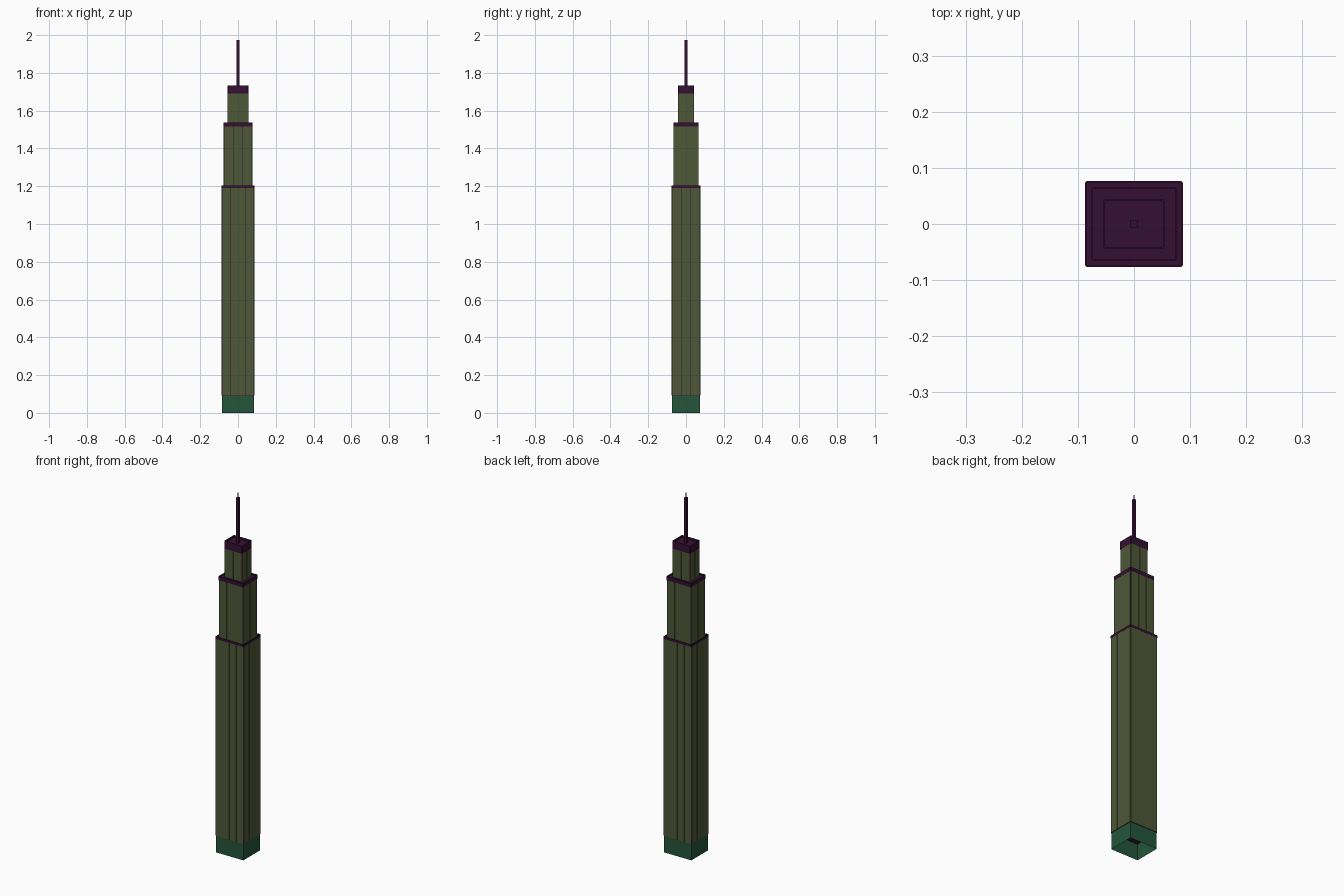
import bpy, bmesh

if "Cube" in bpy.data.objects:
    bpy.data.objects.remove(bpy.data.objects["Cube"])


def material(name, rgb):
    m = bpy.data.materials.new(name)
    m.diffuse_color = (*rgb, 1)
    m.use_nodes = True
    m.node_tree.nodes["Principled BSDF"].inputs["Base Color"].default_value = m.diffuse_color
    return m


PURPLE = material("dark_purple", (0.036, 0.005, 0.034))
OLIVE = material("olive", (0.075, 0.098, 0.039))
GREEN = material("green", (0.017, 0.09, 0.043))


def finish(name, bm, mat):
    bmesh.ops.recalc_face_normals(bm, faces=bm.faces)
    me = bpy.data.meshes.new(name)
    bm.to_mesh(me)
    bm.free()
    me.materials.append(mat)
    ob = bpy.data.objects.new(name, me)
    bpy.context.collection.objects.link(ob)
    return ob


def add_box(bm, x0, x1, y0, y1, z0, z1):
    verts = bmesh.ops.create_cube(bm, size=1)["verts"]
    for v in verts:
        v.co.x = x1 if v.co.x > 0 else x0
        v.co.y = y1 if v.co.y > 0 else y0
        v.co.z = z1 if v.co.z > 0 else z0
    return verts


def box(name, hx, hy, z0, z1, mat):
    bm = bmesh.new()
    add_box(bm, -hx, hx, -hy, hy, z0, z1)
    return finish(name, bm, mat)


def panels(name, hx, hy, z0, z1, nx, ny, depth=0.003, gap=0.002):
    """Thin facade strips on all four sides of a core."""
    bm = bmesh.new()
    for s in (-1, 1):
        w = 2 * hx / nx
        for i in range(nx):
            a = -hx + i * w
            y = sorted((s * hy, s * (hy + depth)))
            add_box(bm, a + gap / 2, a + w - gap / 2, *y, z0, z1)
        w = 2 * hy / ny
        for i in range(ny):
            a = -hy + i * w
            x = sorted((s * hx, s * (hx + depth)))
            add_box(bm, *x, a + gap / 2, a + w - gap / 2, z0, z1)
    finish(name, bm, OLIVE)


def parapet(name, hx, hy, z0, z1, wall, recess, chamfer):
    """Roof slab with clipped corners and a sunken top."""
    bm = bmesh.new()
    add_box(bm, -hx, hx, -hy, hy, z0, z1)
    if chamfer:
        upright = [e for e in bm.edges
                   if abs(e.verts[0].co.z - e.verts[1].co.z) > 1e-4]
        bmesh.ops.bevel(bm, geom=upright, offset=chamfer, segments=1, affect='EDGES')
    bm.normal_update()
    top = max(bm.faces, key=lambda f: f.calc_center_median().z)
    bmesh.ops.inset_individual(bm, faces=[top], thickness=wall)
    hole = bmesh.ops.extrude_discrete_faces(bm, faces=[top])["faces"][0]
    for v in hole.verts:
        v.co.z -= recess
    finish(name, bm, PURPLE)


# Ground floor, open underneath
bm = bmesh.new()
add_box(bm, -0.084, 0.084, -0.073, 0.073, 0, 0.09)
ends = [f for f in bm.faces
        if max(v.co.z for v in f.verts) - min(v.co.z for v in f.verts) < 1e-4]
bmesh.ops.delete(bm, geom=ends, context='FACES')
finish("ground_floor", bm, GREEN)

# Tower tiers: core half sizes, bottom, top of panels, top of ledge, panel counts
tiers = [
    ("lower", 0.084, 0.073, 0.09, 1.191, 1.204, 4, 3),
    ("middle", 0.073, 0.062, 1.195, 1.517, 1.538, 3, 2),
    ("upper", 0.0515, 0.040, 1.53, 1.69, 1.733, 2, 2),
]
for name, hx, hy, z0, z1, z2, nx, ny in tiers:
    box(name + "_core", hx, hy, z0, z1, PURPLE)
    panels(name + "_panels", hx, hy, z0 + 0.002, z1, nx, ny)
    last = name == "upper"
    parapet(name + "_ledge", hx + 0.0035, hy + 0.0035, z1, z2,
            0.003, 0.012 if last else 0.008, 0.003)

# Spire with a needle tip
box("spire", 0.0075, 0.0075, 1.72, 1.973, PURPLE)
box("spire_tip", 0.001, 0.001, 1.973, 2.0, PURPLE)
